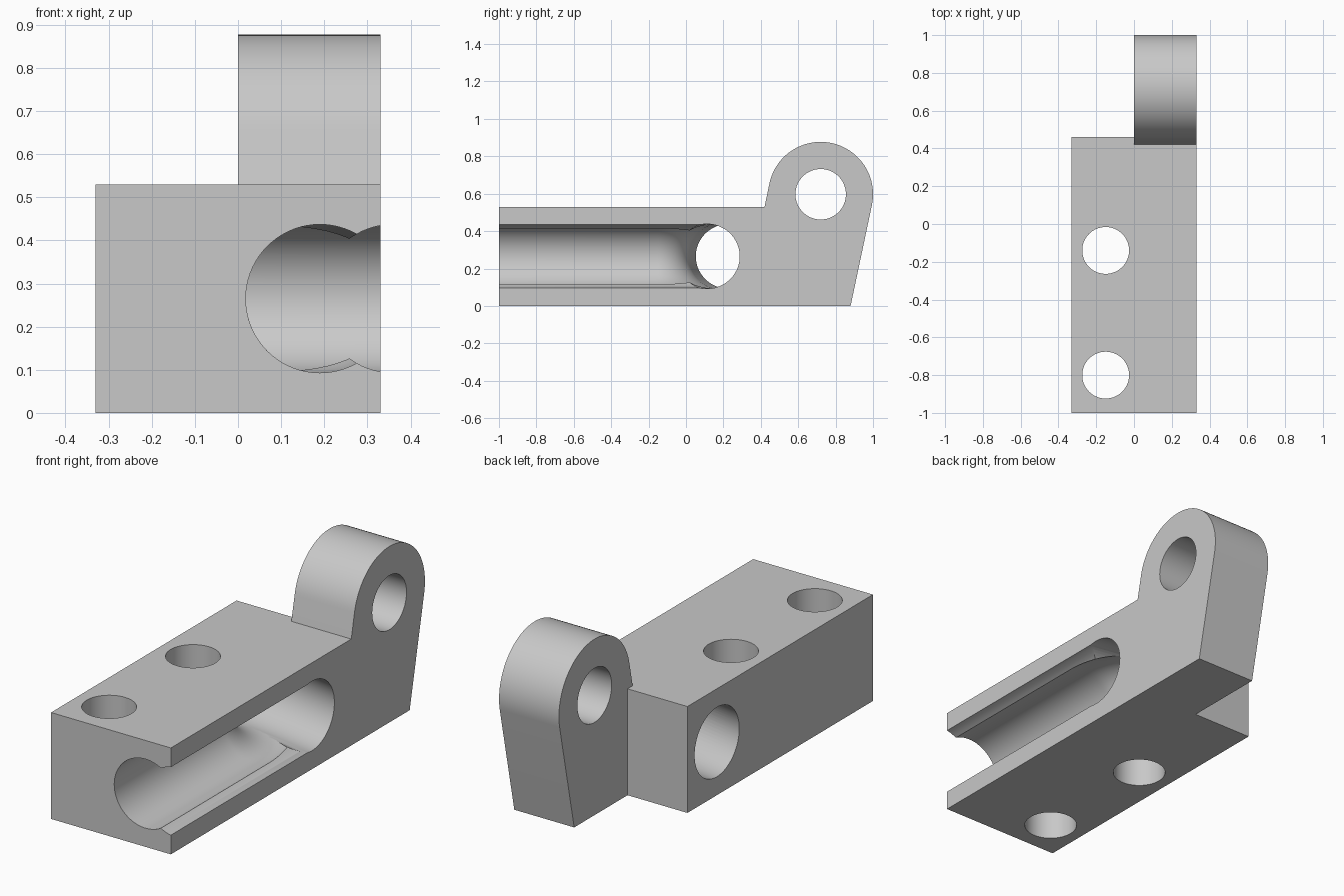
import bpy, bmesh
from math import cos, sin, tan, pi, radians
from mathutils import Vector

if "Cube" in bpy.data.objects:
    bpy.data.objects.remove(bpy.data.objects["Cube"], do_unlink=True)

SIDES = 72


def finish(name, bm):
    bmesh.ops.recalc_face_normals(bm, faces=bm.faces)
    mesh = bpy.data.meshes.new(name)
    bm.to_mesh(mesh)
    bm.free()
    obj = bpy.data.objects.new(name, mesh)
    bpy.context.collection.objects.link(obj)
    return obj


def prism(name, profile, x0, x1):
    """Extrude a (y, z) outline from x0 to x1."""
    bm = bmesh.new()
    face = bm.faces.new([bm.verts.new((x0, y, z)) for y, z in profile])
    out = bmesh.ops.extrude_face_region(bm, geom=[face])
    verts = [g for g in out["geom"] if isinstance(g, bmesh.types.BMVert)]
    bmesh.ops.translate(bm, verts=verts, vec=(x1 - x0, 0, 0))
    return finish(name, bm)


def tube(name, path, radius):
    """Sweep a solid round section along a path."""
    path = [Vector(p) for p in path]
    bm = bmesh.new()
    rings = []
    for i, p in enumerate(path):
        ahead = path[min(i + 1, len(path) - 1)] - p
        behind = p - path[max(i - 1, 0)]
        turn = (ahead.normalized() + behind.normalized()).to_track_quat('Z', 'Y')
        rings.append([bm.verts.new(p + turn @ Vector((radius * cos(2 * pi * k / SIDES),
                                                      radius * sin(2 * pi * k / SIDES), 0)))
                      for k in range(SIDES)])
    for a, b in zip(rings, rings[1:]):
        for k in range(SIDES):
            n = (k + 1) % SIDES
            bm.faces.new((a[k], a[n], b[n], b[k]))
    bm.faces.new(rings[0])
    bm.faces.new(rings[-1])
    return finish(name, bm)


# Side outline: block with a tapered, round-topped lug at the back
W = 0.33
lug_y, lug_z, lug_r = 0.72, 0.597, 0.28
start, end = radians(-11.5), radians(169)
outline = [(-1, 0), (0.88, 0)]
for i in range(49):
    t = start + (end - start) * i / 48
    outline.append((lug_y + lug_r * cos(t), lug_z + lug_r * sin(t)))
outline += [(0.42, 0.53), (-1, 0.53)]
body = prism("hinge_block", outline, -W, W)

# Step that leaves the lug on one half only
step = [(0.46, -0.1), (1.2, -0.1), (1.2, 1.1), (0.4, 1.1), (0.42, 0.53), (0.46, 0.53)]
cutters = [prism("step_cutter", step, -0.6, 0)]

# Lug bore and vertical screw holes
cutters.append(tube("lug_bore_cutter", [(-0.1, lug_y, lug_z), (0.5, lug_y, lug_z)], 0.135))
for y in (-0.14, -0.8):
    cutters.append(tube("screw_hole_cutter", [(-0.15, y, -0.2), (-0.15, y, 0.8)], 0.124))

# Channels: slanted cross bore, open side channel, inner channel with a bend
slant = radians(10)
mid, bore, bend = 0.265, 0.172, 0.34


def slant_y(x):
    return 0.228 - tan(slant) * (x + W)


cutters.append(tube("cross_bore_cutter",
                    [(0.7, slant_y(0.7), mid), (-0.7, slant_y(-0.7), mid)], bore + 0.001))
cutters.append(tube("side_channel_cutter", [(0.36, -1.2, mid), (0.36, slant_y(0.36), mid)], bore))
cx = 0.19 - bend
cy = slant_y(cx + bend * sin(slant)) - bend * cos(slant)
path = [(0.19, -1.2, mid)]
for i in range(25):
    t = (pi / 2 - slant) * i / 24
    path.append((cx + bend * cos(t), cy + bend * sin(t), mid))
cutters.append(tube("bent_channel_cutter", path, bore))

# Cut everything out of the body
bpy.context.view_layer.objects.active = body
for cutter in cutters:
    mod = body.modifiers.new(cutter.name, 'BOOLEAN')
    mod.operation = 'DIFFERENCE'
    mod.solver = 'EXACT'
    mod.object = cutter
    bpy.ops.object.modifier_apply(modifier=mod.name)
    bpy.data.objects.remove(cutter, do_unlink=True)

# Plain grey finish
grey = bpy.data.materials.new("plain_grey")
grey.use_nodes = True
colour = (0.58, 0.58, 0.58, 1)
grey.diffuse_color = colour
grey.node_tree.nodes["Principled BSDF"].inputs["Base Color"].default_value = colour
body.data.materials.clear()
body.data.materials.append(grey)

bpy.ops.object.select_all(action='DESELECT')
body.select_set(True)
bpy.ops.object.shade_smooth_by_angle(angle=radians(25))
